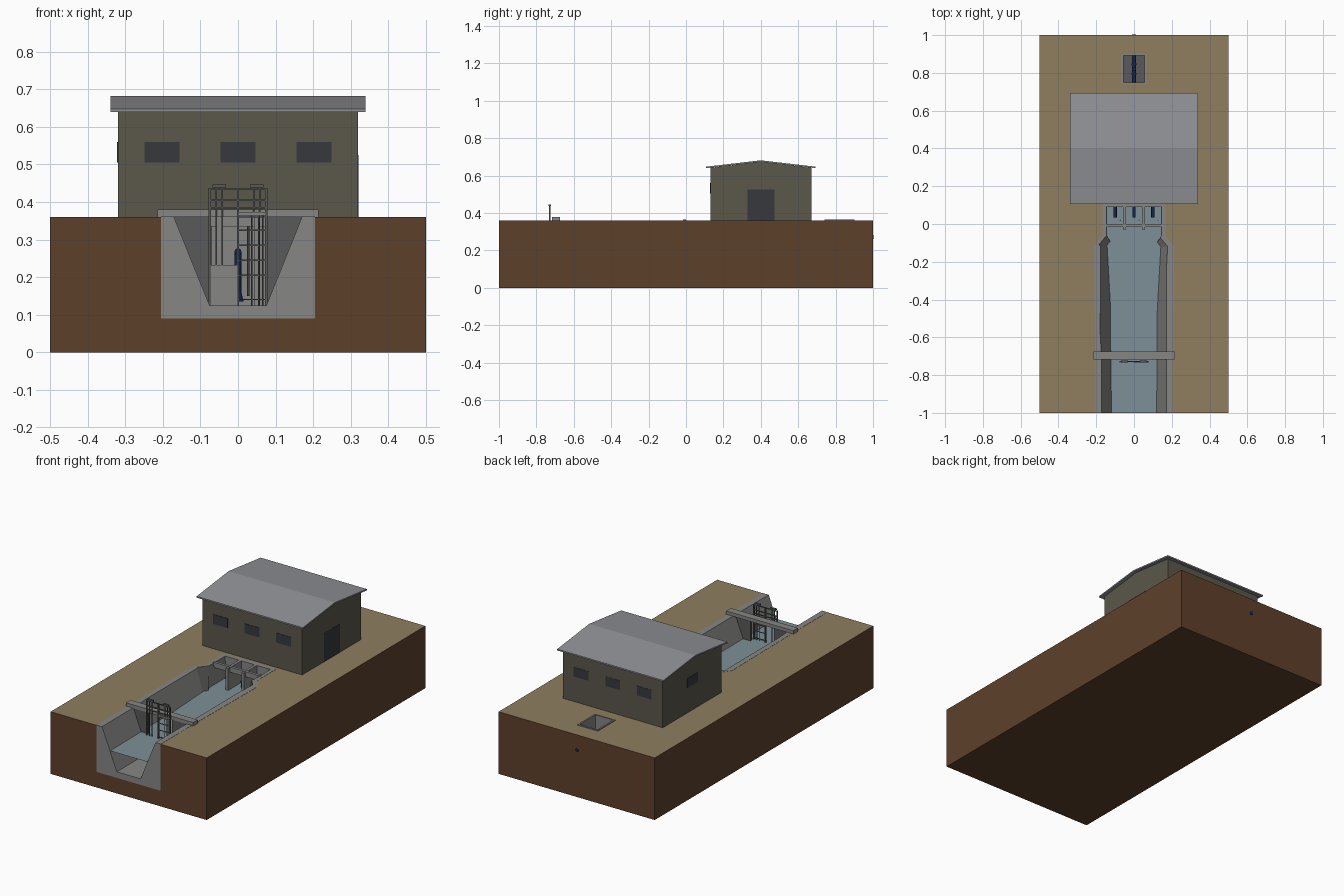
import bpy, bmesh, math
from mathutils import Vector

if "Cube" in bpy.data.objects:
    bpy.data.objects.remove(bpy.data.objects["Cube"])


def mat(name, r, g, b):
    m = bpy.data.materials.new(name)
    m.diffuse_color = (r, g, b, 1)
    m.use_nodes = True
    m.node_tree.nodes["Principled BSDF"].inputs["Base Color"].default_value = m.diffuse_color
    return m


SOIL = mat("soil", 0.111, 0.051, 0.024)
TOP = mat("grass_top", 0.275, 0.21, 0.118)
CONC = mat("concrete", 0.24, 0.24, 0.235)
WALL = mat("wall", 0.104, 0.095, 0.070)
ROOF = mat("roof", 0.285, 0.29, 0.31)
DARK = mat("glass", 0.038, 0.040, 0.046)
WATER = mat("water", 0.20, 0.28, 0.31)
BLUE = mat("blue_pipe", 0.008, 0.02, 0.075)
STEEL = mat("steel", 0.10, 0.10, 0.10)


def finish(name, bm, m):
    bmesh.ops.recalc_face_normals(bm, faces=bm.faces)
    me = bpy.data.meshes.new(name)
    bm.to_mesh(me)
    bm.free()
    ob = bpy.data.objects.new(name, me)
    bpy.context.collection.objects.link(ob)
    if m:
        me.materials.append(m)
    return ob


def loft(name, rings, m=None):
    """Closed solid through a list of equal-length point rings."""
    bm = bmesh.new()
    vs = [[bm.verts.new(p) for p in r] for r in rings]
    n = len(vs[0])
    for a, b in zip(vs, vs[1:]):
        for i in range(n):
            j = (i + 1) % n
            bm.faces.new((a[i], a[j], b[j], b[i]))
    bm.faces.new(vs[0])
    bm.faces.new(vs[-1])
    return finish(name, bm, m)


def box(name, x0, x1, y0, y1, z0, z1, m=None):
    ring = [(x0, y0), (x1, y0), (x1, y1), (x0, y1)]
    return loft(name, [[(x, y, z) for x, y in ring] for z in (z0, z1)], m)


def rod(name, p, q, r, m, r2=None, sides=16):
    p, q = Vector(p), Vector(q)
    d = q - p
    bm = bmesh.new()
    bmesh.ops.create_cone(bm, cap_ends=True, segments=sides, radius1=r,
                          radius2=r if r2 is None else r2, depth=d.length)
    bm.transform(d.to_track_quat('Z', 'Y').to_matrix().to_4x4())
    bmesh.ops.translate(bm, verts=bm.verts, vec=(p + q) / 2)
    ob = finish(name, bm, m)
    for f in ob.data.polygons:
        f.use_smooth = len(f.vertices) == 4
    return ob


def cut(ob, cutter):
    mod = ob.modifiers.new("cut", 'BOOLEAN')
    mod.operation, mod.solver, mod.object = 'DIFFERENCE', 'EXACT', cutter
    bpy.context.view_layer.objects.active = ob
    bpy.ops.object.modifier_apply(modifier=mod.name)
    bpy.data.objects.remove(cutter)


G = 0.36
# channel stations: y, half width at bed, half width at rim, outer half width
ST = [(-1, .075, .17, .205), (-.7, .078, .172, .205), (-.12, .11, .178, .212),
      (-.06, .142, .145, .167), (.09, .142, .145, .167)]


def plan(y0, y1):
    pts = [(o, y) for y, b, t, o in ST]
    pts[0], pts[-1] = (pts[0][0], y0), (pts[-1][0], y1)
    return pts + [(-x, y) for x, y in reversed(pts)]


def prism(name, pts, z0, z1, m=None):
    return loft(name, [[(x, y, z) for x, y in pts] for z in (z0, z1)], m)


# ground block with channel and chamber pits
ground = box("ground", -.5, .5, -1, 1, 0, G, SOIL)
ground.data.materials.append(TOP)
cut(ground, prism("pit_cutter", plan(-1.1, .115), .09, .5))
cut(ground, box("chamber_cutter", -.065, .065, .74, .90, .2, .5))
for f in ground.data.polygons:
    f.material_index = int(f.normal.z > .9 and f.center.z > G - .01)

# concrete channel lining
lining = prism("channel_lining", plan(-1, .115), .09, G + .001, CONC)
Z0, ZT = .125, .42
rings = []
for y, b, t, o in ST:
    e = b + (t - b) * (ZT - Z0) / (G - Z0)
    y = -1.1 if y == -1 else y
    rings.append([(-b, y, Z0), (b, y, Z0), (e, y, ZT), (-e, y, ZT)])
cut(lining, loft("trough_cutter", rings))

# water surface
ZW = .235
half = [(b + (t - b) * (ZW - Z0) / (G - Z0), y) for y, b, t, o in ST]
bm = bmesh.new()
bm.faces.new([bm.verts.new((x, y, ZW)) for x, y in
              half + [(-x, y) for x, y in reversed(half)]])
finish("water", bm, WATER)

# pump bays: dividing piers, front beam, pumps with delivery pipes
for s in (-1, 1):
    box("bay_pier", s * .05 - .008, s * .05 + .008, -.03, .1, Z0 - .01, G + .001, CONC)
box("bay_front_beam", -.15, .15, -.015, .001, .335, G + .005, CONC)
for x in (-.1, 0, .1):
    rod("pump_riser", (x, .045, .15), (x, .045, .265), .009, BLUE)
    rod("pump_bell", (x, .045, .135), (x, .045, .16), .015, BLUE, .009)
    rod("delivery_pipe", (x, .035, .268), (x, .25, .268), .009, BLUE)
    rod("float_rod", (x + .027, .02, .15), (x + .027, .02, .35), .003, STEEL, sides=8)

# service bridge
box("bridge_deck", -.215, .215, -.717, -.675, G, .38, CONC)

# sluice frame with two bays, flanked by wing walls under the bridge
YF = -.728
for s in (-1, 1):
    wing = [(s * .075, Z0), (s * .079, Z0), (s * .173, G), (s * .075, G)]
    loft("wing_wall", [[(x, y, z) for x, z in wing] for y in (-.712, -.697)], STEEL)
for x in (-.075, 0, .075):
    box("frame_post", x - .003, x + .003, YF - .004, YF + .004, Z0, .437, STEEL)
for z in (.385, .405, .435):
    box("frame_rail", -.075, .075, YF - .003, YF + .003, z - .002, z + .002, STEEL)
box("lowered_gate", -.075, -.002, YF - .004, YF + .004, Z0, .232, CONC)
for z in (.14, .205, .245, .285, .325, G):
    box("rack_crossbar", 0, .075, YF - .002, YF + .002, z - .0015, z + .0015, STEEL)
for x in (.037, .055, .066):
    rod("rack_bar", (x, YF, Z0), (x, YF, .365), .002, STEEL, sides=8)
box("raised_gate_lip", .002, .075, YF - .004, YF + .004, .364, .374, CONC)
for s in (-1, 1):
    x = s * .05
    for d in (-.008, .008):
        rod("gate_spindle", (x + d, YF, .23 if s < 0 else .365), (x + d, YF, .44),
            .0025, STEEL, sides=8)
    box("gate_lifter", x - .018, x + .018, YF - .006, YF + .006, .439, .447, STEEL)


# pump house: gabled walls and pitched roof
def gable(name, x, pts, m):
    return loft(name, [[(sx, y, z) for y, z in pts] for sx in (-x, x)], m)


gable("pump_house_walls", .32, [(.13, G), (.67, G), (.67, .642), (.4, .674), (.13, .642)], WALL)
gable("roof", .34, [(.107, .640), (.4, .674), (.693, .640), (.693, .648),
                    (.4, .682), (.107, .648)], ROOF)
for x in (-.2025, 0, .2025):
    box("front_window", x - .047, x + .047, .1275, .135, .505, .56, DARK)
    box("back_window", x - .047, x + .047, .665, .6712, .505, .56, DARK)
box("side_window", -.3225, -.317, .353, .447, .505, .56, DARK)
box("door", .317, .3212, .33, .473, G, .525, DARK)

# valve chamber behind the house
chamber = box("valve_chamber", -.065, .065, .74, .90, .2, G + .005, CONC)
cut(chamber, box("chamber_void", -.056, .056, .749, .891, .205, .5))
box("chamber_floor", -.056, .056, .749, .891, .203, .212, STEEL)

# outlet main with valve
rod("outlet_main", (0, .5, .272), (0, 1.002, .272), .011, BLUE)
for y in (.795, .845):
    rod("valve_flange", (0, y - .004, .272), (0, y + .004, .272), .014, BLUE)
rod("valve_stem", (0, .82, .272), (0, .82, .315), .004, BLUE, sides=8)
rod("valve_wheel", (0, .82, .313), (0, .82, .317), .011, BLUE)
